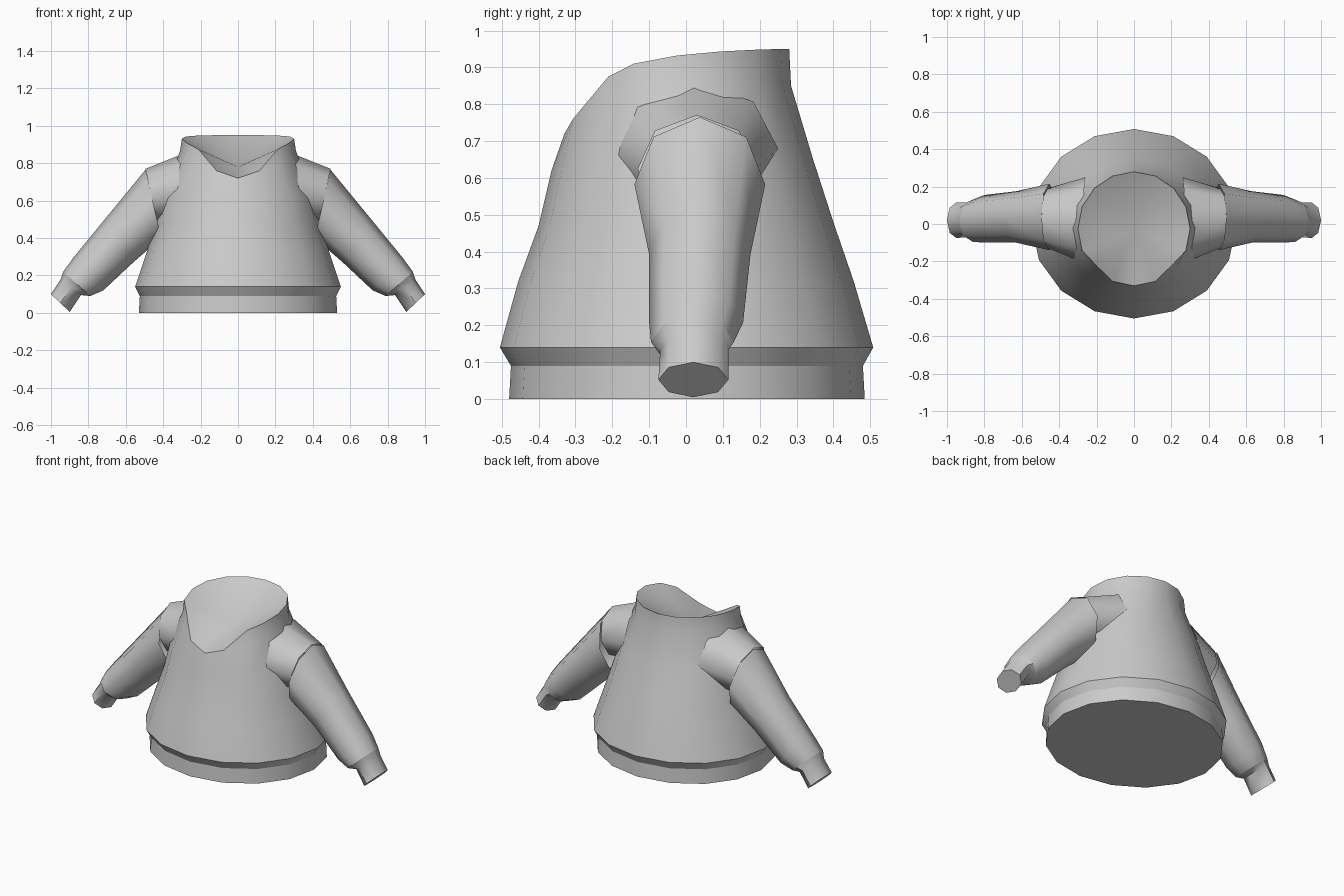
import bpy
import bmesh
import math
from mathutils import Vector

if "Cube" in bpy.data.objects:
    bpy.data.objects.remove(bpy.data.objects["Cube"])

fabric = bpy.data.materials.new("grey fabric")
fabric.use_nodes = True
GREY = (0.6, 0.6, 0.6, 1)
fabric.diffuse_color = GREY
fabric.node_tree.nodes["Principled BSDF"].inputs["Base Color"].default_value = GREY

SIDES = 16


def loft(name, rings, cap_start=False, cap_end=False, tip=None, angle=40):
    """Skin a list of rings, optionally closing the ends with a face or a fan."""
    bm = bmesh.new()
    loops = [[bm.verts.new(p) for p in ring] for ring in rings]
    n = len(loops[0])
    for a, b in zip(loops, loops[1:]):
        for i in range(n):
            j = (i + 1) % n
            bm.faces.new((a[i], a[j], b[j], b[i]))
    if cap_start:
        bm.faces.new(loops[0][::-1])
    if cap_end:
        bm.faces.new(loops[-1])
    if tip:
        apex = bm.verts.new(tip)
        for i in range(n):
            bm.faces.new((loops[-1][i], loops[-1][(i + 1) % n], apex))
    bmesh.ops.remove_doubles(bm, verts=bm.verts, dist=0.0005)
    bmesh.ops.recalc_face_normals(bm, faces=bm.faces)
    mesh = bpy.data.meshes.new(name)
    bm.to_mesh(mesh)
    bm.free()
    mesh.materials.append(fabric)
    obj = bpy.data.objects.new(name, mesh)
    bpy.context.collection.objects.link(obj)
    bpy.ops.object.select_all(action="DESELECT")
    obj.select_set(True)
    bpy.context.view_layer.objects.active = obj
    bpy.ops.object.shade_smooth_by_angle(angle=math.radians(angle))
    return obj


def torso_ring(rx, front, back, z_front, z_back):
    """Ellipse starting at the front, tilted from z_front to z_back."""
    mid, ry = (front + back) / 2, (back - front) / 2
    pts = []
    for i in range(SIDES):
        a = math.tau * i / SIDES
        t = (1 - math.cos(a)) / 2
        pts.append((rx * math.sin(a), mid - ry * math.cos(a),
                    z_front + (z_back - z_front) * t))
    return pts


def neck_ring(heights, rx, front, back):
    """Neck loop with one height per step from front to back, mirrored."""
    pts = torso_ring(rx, front, back, 0, 0)
    return [(x, y, heights[min(i, SIDES - i)]) for i, (x, y, _) in enumerate(pts)]


# Waistband
waist = torso_ring(0.525, -0.475, 0.48, 0.09, 0.09)
loft("waistband", [torso_ring(0.53, -0.48, 0.485, 0, 0), waist], cap_start=True)

# Body with the collar and the sunken neck opening
collar_base = neck_ring((0.72, 0.755, 0.80, 0.84, 0.865, 0.865, 0.86, 0.855, 0.85),
                        0.31, -0.33, 0.285)
collar_rim = neck_ring((0.72, 0.76, 0.875, 0.91, 0.932, 0.943, 0.948, 0.95, 0.95),
                       0.30, -0.33, 0.28)
# pull the front corners of the rim back so that the collar ends in points
collar_rim = [(x, y + (0.03 if i in (2, SIDES - 2) else 0), z)
              for i, (x, y, z) in enumerate(collar_rim)]
loft("body", [
    waist,
    torso_ring(0.55, -0.505, 0.508, 0.14, 0.14),
    torso_ring(0.49, -0.455, 0.455, 0.32, 0.32),
    torso_ring(0.44, -0.40, 0.40, 0.47, 0.48),
    torso_ring(0.40, -0.365, 0.345, 0.62, 0.65),
    collar_base,
    collar_rim,
], tip=(0, -0.04, 0.78))


# Sleeves: each ring is (top x, top z, bottom x, bottom z, front y, back y)
SHOULDER = [(0.27, 0.86, 0.25, 0.50, -0.21, 0.25),
            (0.495, 0.77, 0.43, 0.48, -0.13, 0.19)]
SLEEVE = [(0.495, 0.765, 0.41, 0.40, -0.14, 0.215),
          (0.70, 0.515, 0.56, 0.27, -0.10, 0.175),
          (0.88, 0.295, 0.72, 0.12, -0.10, 0.155),
          (0.935, 0.22, 0.79, 0.09, -0.095, 0.13)]
CUFF = [(0.935, 0.22, 0.79, 0.09, -0.095, 0.13),
        (0.95, 0.175, 0.84, 0.095, -0.07, 0.115),
        (1.0, 0.10, 0.90, 0.005, -0.075, 0.115)]


def sleeve_ring(spec, side):
    tx, tz, bx, bz, front, back = spec
    top, bottom = Vector((tx, 0, tz)), Vector((bx, 0, bz))
    mid, half = (top + bottom) / 2, (top - bottom) / 2
    pts = []
    for i in range(8):
        a = math.tau * i / 8
        p = mid + half * math.cos(a)
        p.y = (front + back) / 2 + (back - front) / 2 * math.sin(a)
        p.x *= side
        pts.append(p)
    return pts


for label, side in (("left", 1), ("right", -1)):
    def rings(specs):
        return [sleeve_ring(s, side) for s in specs]
    loft(label + "_shoulder", rings(SHOULDER), angle=60)
    loft(label + "_sleeve", rings(SLEEVE), angle=60)
    loft(label + "_cuff", rings(CUFF), cap_end=True, angle=50)
